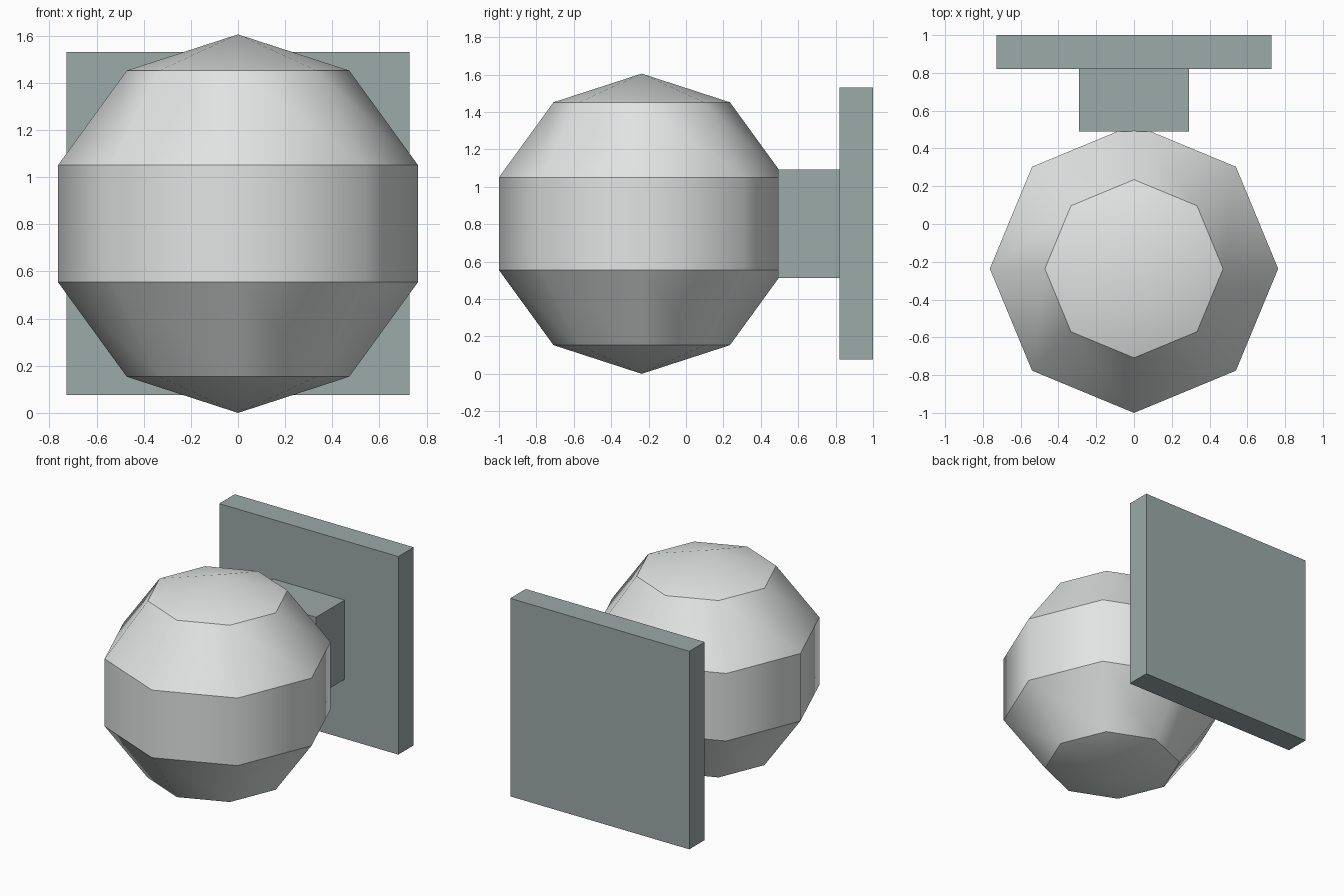
import bpy, bmesh, math
from mathutils import Matrix

if "Cube" in bpy.data.objects:
    bpy.data.objects.remove(bpy.data.objects["Cube"])


def material(name, rgb):
    m = bpy.data.materials.new(name)
    m.diffuse_color = (*rgb, 1)
    m.use_nodes = True
    m.node_tree.nodes["Principled BSDF"].inputs["Base Color"].default_value = m.diffuse_color
    return m


def make_object(name, bm, mat):
    me = bpy.data.meshes.new(name)
    bm.to_mesh(me)
    bm.free()
    me.materials.append(mat)
    ob = bpy.data.objects.new(name, me)
    bpy.context.collection.objects.link(ob)
    return ob


def box(name, size, centre, mat):
    bm = bmesh.new()
    bmesh.ops.create_cube(
        bm, size=1,
        matrix=Matrix.Translation(centre) @ Matrix.Diagonal((*size, 1)))
    return make_object(name, bm, mat)


light_grey = material("light grey", (0.76, 0.78, 0.775))
grey_green = material("grey green", (0.33, 0.405, 0.392))

R = 0.8025          # knob radius and height of its centre
CY = -1 + R * math.sin(math.radians(72))

# Knob: eight-sided, five-band ball, smooth around but creased between bands
bm = bmesh.new()
bmesh.ops.create_uvsphere(bm, u_segments=8, v_segments=5, radius=R,
                          matrix=Matrix.Translation((0, CY, R)))
for f in bm.faces:
    f.smooth = True
for e in bm.edges:
    a, b = e.verts
    e.smooth = abs(a.co.z - b.co.z) > 0.01
make_object("knob", bm, light_grey)

# Square neck and wall plate
box("neck", (0.582, 0.33, 0.582), (0, 0.656, R), grey_green)
box("back_plate", (1.454, 0.179, 1.454), (0, 0.9105, R), grey_green)
